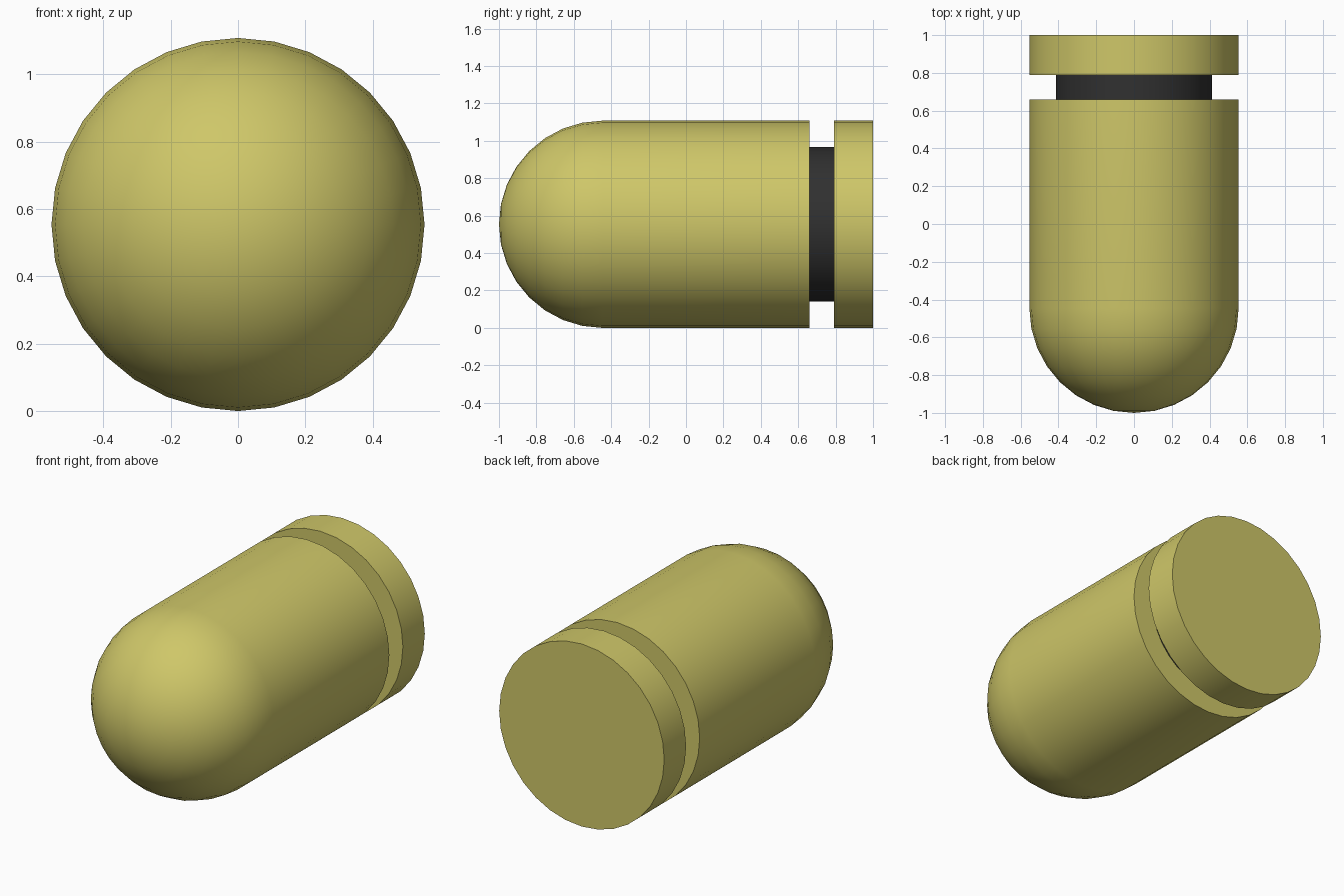
import bpy, bmesh, math

if "Cube" in bpy.data.objects:
    bpy.data.objects.remove(bpy.data.objects["Cube"])

R = 0.554       # outer radius, also height of the axis
SIDES = 32


def material(name, color):
    m = bpy.data.materials.new(name)
    m.diffuse_color = (*color, 1)
    m.use_nodes = True
    m.node_tree.nodes["Principled BSDF"].inputs["Base Color"].default_value = m.diffuse_color
    return m


yellow = material("yellow", (0.62, 0.57, 0.14))
dark = material("dark", (0.03, 0.03, 0.03))


def lathe(name, profile, mat):
    """Revolve (radius, y) points around the lengthwise axis; close flat ends."""
    bm = bmesh.new()
    rings = []
    for r, y in profile:
        if r < 1e-6:
            rings.append([bm.verts.new((0, y, R))])
        else:
            rings.append([bm.verts.new((r * math.sin(2 * math.pi * i / SIDES), y,
                                        R + r * math.cos(2 * math.pi * i / SIDES)))
                          for i in range(SIDES)])
    for a, b in zip(rings, rings[1:]):
        for i in range(SIDES):
            j = (i + 1) % SIDES
            if len(a) == 1:
                bm.faces.new((a[0], b[i], b[j]))
            else:
                bm.faces.new((a[i], b[i], b[j], a[j]))
    for ring in (rings[0], rings[-1]):
        if len(ring) > 1:
            bm.faces.new(ring)
    bmesh.ops.recalc_face_normals(bm, faces=bm.faces)
    me = bpy.data.meshes.new(name)
    bm.to_mesh(me)
    bm.free()
    ob = bpy.data.objects.new(name, me)
    bpy.context.collection.objects.link(ob)
    me.materials.append(mat)
    bpy.ops.object.select_all(action='DESELECT')
    ob.select_set(True)
    bpy.context.view_layer.objects.active = ob
    bpy.ops.object.shade_smooth_by_angle(angle=math.radians(30))
    return ob


# Body with rounded nose
nose = [(R * math.sin(k * math.pi / 16), -1 + R - R * math.cos(k * math.pi / 16))
        for k in range(9)]
lathe("rounded_body", nose + [(R, 0.66)], yellow)

# Recessed dark neck
lathe("neck", [(0.414, 0.65), (0.414, 0.80)], dark)

# End cap
lathe("end_cap", [(R, 0.79), (R, 1.0)], yellow)
